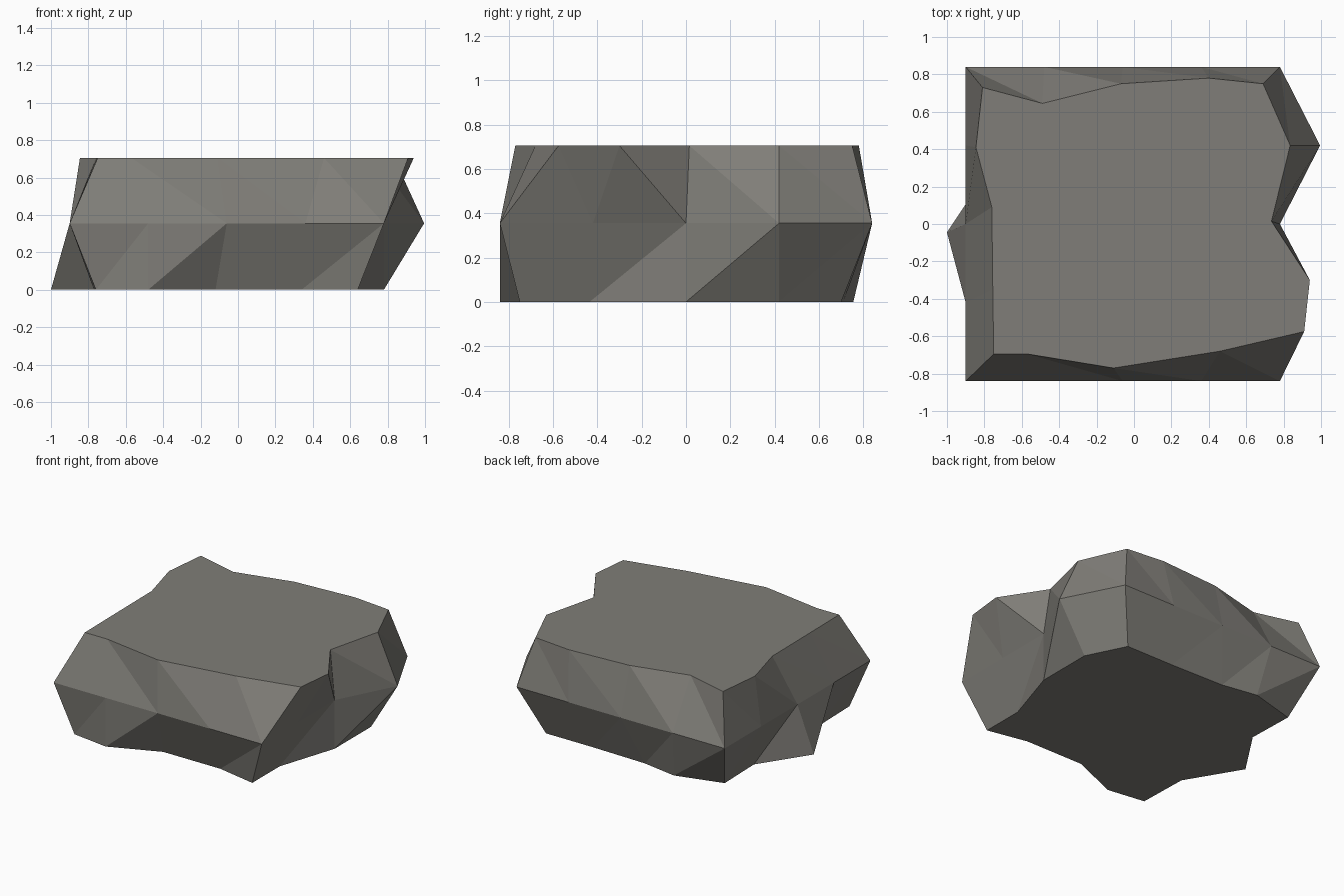
import bpy, bmesh

if "Cube" in bpy.data.objects:
    bpy.data.objects.remove(bpy.data.objects["Cube"])

# One flat colour
stone = bpy.data.materials.new("warm grey stone")
stone.diffuse_color = (0.215, 0.208, 0.188, 1)
stone.use_nodes = True
stone.node_tree.nodes["Principled BSDF"].inputs["Base Color"].default_value = stone.diffuse_color

# Each ring runs counter-clockwise from the front left corner, four steps per side
bottom = [(-.76, -.80), (-.48, -.84), (-.12, -.69), (.34, -.69),
          (.64, -.75), (.64, -.435), (.78, 0), (.78, .42),
          (.64, .70), (.26, .70), (-.165, .71), (-.43, .755),
          (-.775, .66), (-.765, .31), (-1.0, -.045), (-.77, -.43)]
top = [(-.75, -.695), (-.57, -.695), (-.11, -.77), (.46, -.68),
       (.91, -.575), (.94, -.30), (.735, .015), (.835, .42),
       (.69, .75), (.40, .78), (-.07, .75), (-.49, .645),
       (-.81, .73), (-.845, .41), (-.76, .09), (-.755, -.35)]

# Middle ring: a square with one bulge on the right
L, R, H, S = -.90, .78, .84, .42
middle = ([(L + S * i, -H) for i in range(4)] + [(R, -H + S * i) for i in range(4)] +
          [(R - S * i, H) for i in range(4)] + [(L, H - S * i) for i in range(4)])
middle[7] = (.995, .42)

bm = bmesh.new()


def ring(points, z):
    return [bm.verts.new((x, y, z)) for x, y in points]


b, m, t = ring(bottom, 0), ring(middle, .355), ring(top, .705)

# Triangulated lower and upper bands
n = len(m)
for i in range(n):
    j = (i + 1) % n
    bm.faces.new((b[i], b[j], m[j]))
    bm.faces.new((b[i], m[j], m[i]))
    bm.faces.new((m[i], m[j], t[i]))
    bm.faces.new((m[j], t[j], t[i]))

# Flat top and underside
bm.faces.new(t)
bm.faces.new(b[::-1])
bm.normal_update()

mesh = bpy.data.meshes.new("rock_slab")
bm.to_mesh(mesh)
bm.free()
mesh.materials.append(stone)
rock = bpy.data.objects.new("rock_slab", mesh)
bpy.context.collection.objects.link(rock)
